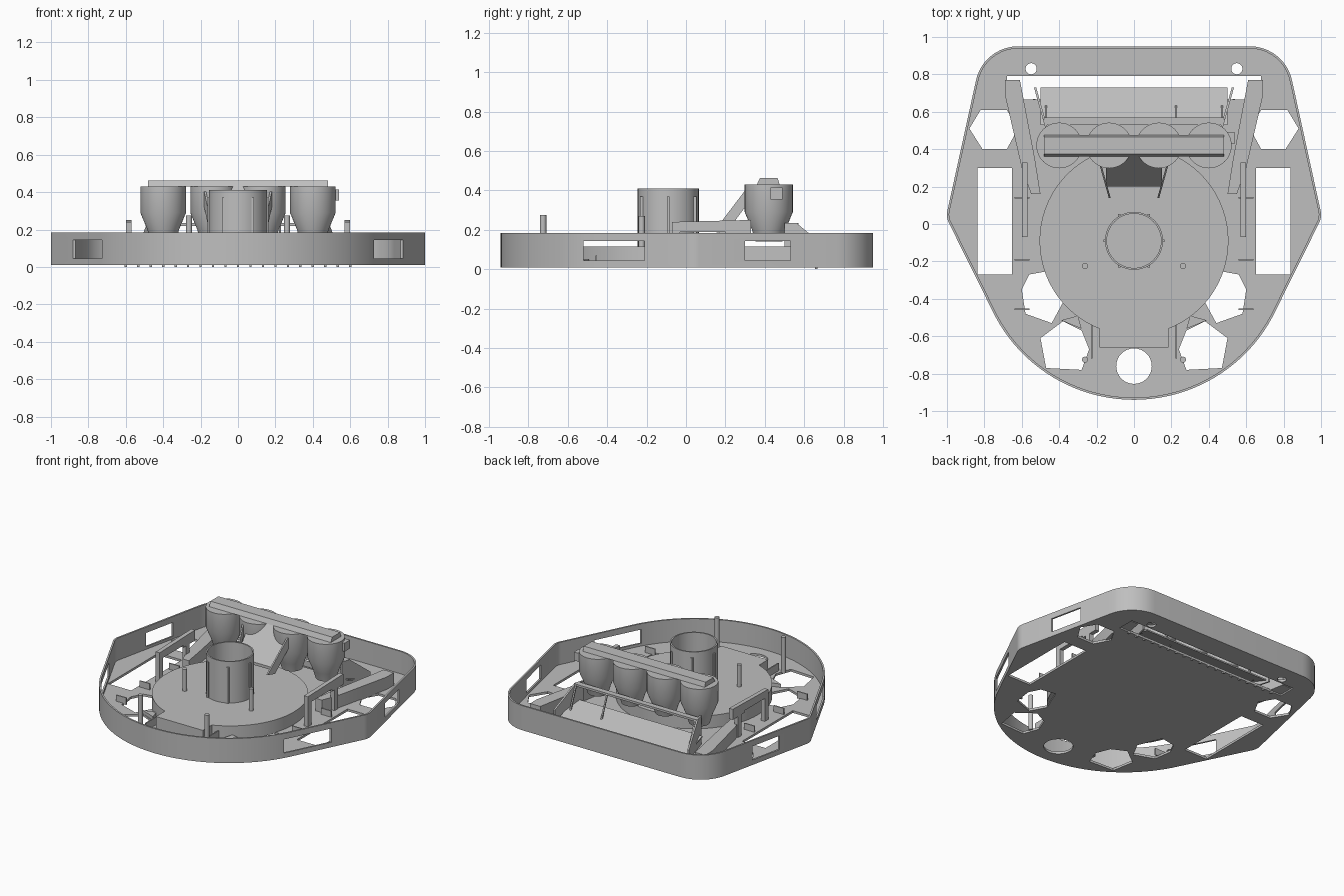
import bpy, bmesh
from math import radians, cos, sin, pi

cube = bpy.data.objects.get("Cube")
if cube:
    bpy.data.objects.remove(cube, do_unlink=True)

grey = bpy.data.materials.new("plain grey")
grey.use_nodes = True
grey.diffuse_color = (0.52, 0.52, 0.52, 1)
grey.node_tree.nodes["Principled BSDF"].inputs["Base Color"].default_value = (0.52, 0.52, 0.52, 1)
parts = []


def finish(name, bm):
    bmesh.ops.recalc_face_normals(bm, faces=bm.faces)
    mesh = bpy.data.meshes.new(name)
    bm.to_mesh(mesh)
    bm.free()
    mesh.materials.append(grey)
    ob = bpy.data.objects.new(name, mesh)
    bpy.context.collection.objects.link(ob)
    parts.append(ob)
    return ob


def prism(name, pts, lo, hi, axis="z"):
    """Extrude a flat outline along z (points x, y) or x (points y, z)."""
    bm = bmesh.new()
    place = (lambda a, b, h: (a, b, h)) if axis == "z" else (lambda a, b, h: (h, a, b))
    low = [bm.verts.new(place(a, b, lo)) for a, b in pts]
    top = [bm.verts.new(place(a, b, hi)) for a, b in pts]
    n = len(pts)
    bm.faces.new(low[::-1])
    bm.faces.new(top)
    for i in range(n):
        j = (i + 1) % n
        bm.faces.new((low[i], low[j], top[j], top[i]))
    return finish(name, bm)


def box(name, x0, x1, y0, y1, z0, z1):
    return prism(name, [(x0, y0), (x1, y0), (x1, y1), (x0, y1)], z0, z1)


def arc(x, y, r, a0, a1, n):
    return [(x + r * cos(radians(a0 + (a1 - a0) * i / n)),
             y + r * sin(radians(a0 + (a1 - a0) * i / n))) for i in range(n + 1)]


def disc(name, x, y, r, z0, z1, n=32):
    return prism(name, arc(x, y, r, 0, 360, n)[:-1], z0, z1)


def lathe(name, x, y, profile, n=40):
    """Spin an (r, z) profile around a vertical axis."""
    bm = bmesh.new()
    verts = [bm.verts.new((x + r, y, z)) for r, z in profile]
    edges = [bm.edges.new(pair) for pair in zip(verts, verts[1:])]
    bmesh.ops.spin(bm, geom=verts + edges, cent=(x, y, 0), axis=(0, 0, 1),
                   angle=2 * pi, steps=n, use_duplicate=False)
    bmesh.ops.remove_doubles(bm, verts=bm.verts, dist=0.0005)
    return finish(name, bm)


def cut(target, cutter):
    mod = target.modifiers.new("cut", "BOOLEAN")
    mod.operation = "DIFFERENCE"
    mod.solver = "EXACT"
    mod.object = cutter
    bpy.context.view_layer.objects.active = target
    bpy.ops.object.modifier_apply(modifier=mod.name)
    parts.remove(cutter)
    bpy.data.objects.remove(cutter, do_unlink=True)


def flip(pts, s):
    return [(x * s, y) for x, y in pts]


def outline(inset):
    half = (arc(0.62, 0.72, 0.23 - inset, 90, 10, 10) + arc(0.9, 0.05, 0.1 - inset, 10, -28, 6)
            + arc(0, -0.1, 0.84 - inset, -28, -90, 20))
    return half + flip(half[:-1][::-1], -1)


# Tray with thin wall
tray = prism("tray", outline(0), 0.01, 0.185)
cut(tray, prism("inside", outline(0.012), 0.026, 0.3))

# Wall windows
for y0, y1 in ((-0.52, -0.21), (0.3, 0.53)):
    cut(tray, box("window", -1.2, 1.2, y0, y1, 0.045, 0.143))

# Floor openings
cut(tray, disc("front_hole", 0, -0.76, 0.095, -0.1, 0.1))
cut(tray, box("back_slot", -0.68, 0.68, 0.665, 0.79, -0.1, 0.1))
hexagon = [(0.88, 0.51), (0.82, 0.61), (0.68, 0.61), (0.62, 0.51), (0.68, 0.4), (0.81, 0.4)]
front_a = [(0.6, -0.35), (0.56, -0.27), (0.45, -0.25), (0.38, -0.42), (0.44, -0.53), (0.58, -0.48)]
front_b = [(0.5, -0.61), (0.38, -0.52), (0.28, -0.57), (0.24, -0.67), (0.28, -0.78), (0.47, -0.77)]
for s in (-1, 1):
    cut(tray, disc("back_hole", s * 0.55, 0.83, 0.03, -0.1, 0.1, 20))
    cut(tray, box("side_opening", s * 0.745 - 0.092, s * 0.745 + 0.092, -0.27, 0.3, -0.1, 0.1))
    for shape in (hexagon, front_a, front_b):
        cut(tray, prism("opening", flip(shape, s), -0.1, 0.1))
tray.name = "tray"

# Row of small bumps below the floor
for i in range(19):
    x = -0.6 + i * 1.2 / 18
    box("floor_bump", x - 0.006, x + 0.006, 0.655, 0.667, 0, 0.012)

# Round drum, its front block and the central tube
CY = -0.09
disc("drum", 0, CY, 0.505, 0.02, 0.115, 72)
box("drum_front_block", -0.185, 0.185, -0.66, -0.5, 0.02, 0.115)
lathe("center_tube", 0, CY, [(0.155, 0.11), (0.155, 0.41), (0.145, 0.41), (0.145, 0.11)], 48)
for i in range(6):
    x, y = 0.157 * cos(i * pi / 3), CY + 0.157 * sin(i * pi / 3)
    box("tube_rib", x - 0.007, x + 0.007, y - 0.007, y + 0.007, 0.11, 0.37)

# Four cups joined by a bar
for x in (-0.4, -0.133, 0.133, 0.4):
    lathe("cup", x, 0.42, [(0, 0.43), (0.122, 0.43), (0.122, 0.29), (0.085, 0.2),
                           (0.068, 0.14), (0, 0.14)])
prism("cup_bar", [(0.36, 0.43), (0.475, 0.43), (0.465, 0.463), (0.375, 0.463)], -0.48, 0.48, "x")
box("cup_side_box", 0.5, 0.54, 0.43, 0.49, 0.355, 0.415)

# Sloped chute between drum and cups
prism("chute_floor", [(0.2, 0.2), (0.36, 0.41), (0.36, 0.43), (0.2, 0.22)], -0.15, 0.15, "x")
for s in (-1, 1):
    wall = prism("chute_wall", [(0.14, 0.19), (0.2, 0.18), (0.37, 0.41), (0.36, 0.43), (0.3, 0.4)],
                 s * 0.13 - 0.005, s * 0.13 + 0.005, "x")
    for v in wall.data.vertices:
        v.co.x += s * (v.co.y - 0.14) * 0.28

# Back hopper
prism("hopper_floor", [(0.73, 0.03), (0.73, 0.04), (0.53, 0.11), (0.53, 0.1)], -0.5, 0.5, "x")
box("hopper_top_bar", -0.48, 0.48, 0.53, 0.57, 0.22, 0.235)
for x in (-0.47, 0.225, 0.47):
    prism("hopper_rod", [(0.56, 0.23), (0.57, 0.23), (0.64, 0.06), (0.63, 0.06)],
          x - 0.005, x + 0.005, "x")

for s, side in ((-1, "right"), (1, "left")):
    wall = prism(side + "_hopper_wall", [(0.5, 0.235), (0.56, 0.235), (0.73, 0.095), (0.73, 0.03),
                                         (0.5, 0.03)], s * 0.47 - 0.006, s * 0.47 + 0.006, "x")
    for v in wall.data.vertices:
        v.co.x += s * (v.co.y - 0.52) * 0.28

    # Long slanted guide arm
    arm = [(0.61, 0.77), (0.69, 0.77), (0.69, 0.69), (0.6, 0.3), (0.55, 0.16), (0.5, 0.16), (0.53, 0.35)]
    prism(side + "_guide_arm", flip(arm, s), 0.02, 0.115)

    # Raised side rail with its supports
    rail = [(-0.07, 0.19), (0.2, 0.19), (0.2, 0.175), (0.33, 0.175), (0.33, 0.25), (-0.07, 0.24)]
    prism(side + "_rail", rail, s * 0.585 - 0.015, s * 0.585 + 0.015, "x")
    for y in (-0.05, 0.25):
        box(side + "_rail_support", s * 0.585 - 0.015, s * 0.585 + 0.015, y - 0.02, y + 0.02, 0.02, 0.2)

    # Upright posts
    for y, z in ((-0.225, 0.27), (-0.725, 0.275)):
        disc(side + "_post", s * 0.262, y, 0.016, 0.02, z, 16)

    # Thin floor ribs
    for y in (0.14, -0.19, -0.455):
        box(side + "_floor_rib", s * 0.6 - 0.04, s * 0.6 + 0.04, y - 0.004, y + 0.004, 0.02, 0.07)
    box(side + "_front_rib", s * 0.225 - 0.004, s * 0.225 + 0.004, -0.72, -0.53, 0.02, 0.08)
    fin = [(0.39, -0.515), (0.3, -0.49), (0.28, -0.56)]
    prism(side + "_drum_fin", flip(fin, s), 0.02, 0.05)

# Smooth the round surfaces, keep edges crisp
bpy.ops.object.select_all(action="DESELECT")
for ob in parts:
    ob.select_set(True)
bpy.context.view_layer.objects.active = tray
bpy.ops.object.shade_smooth_by_angle(angle=radians(30))
